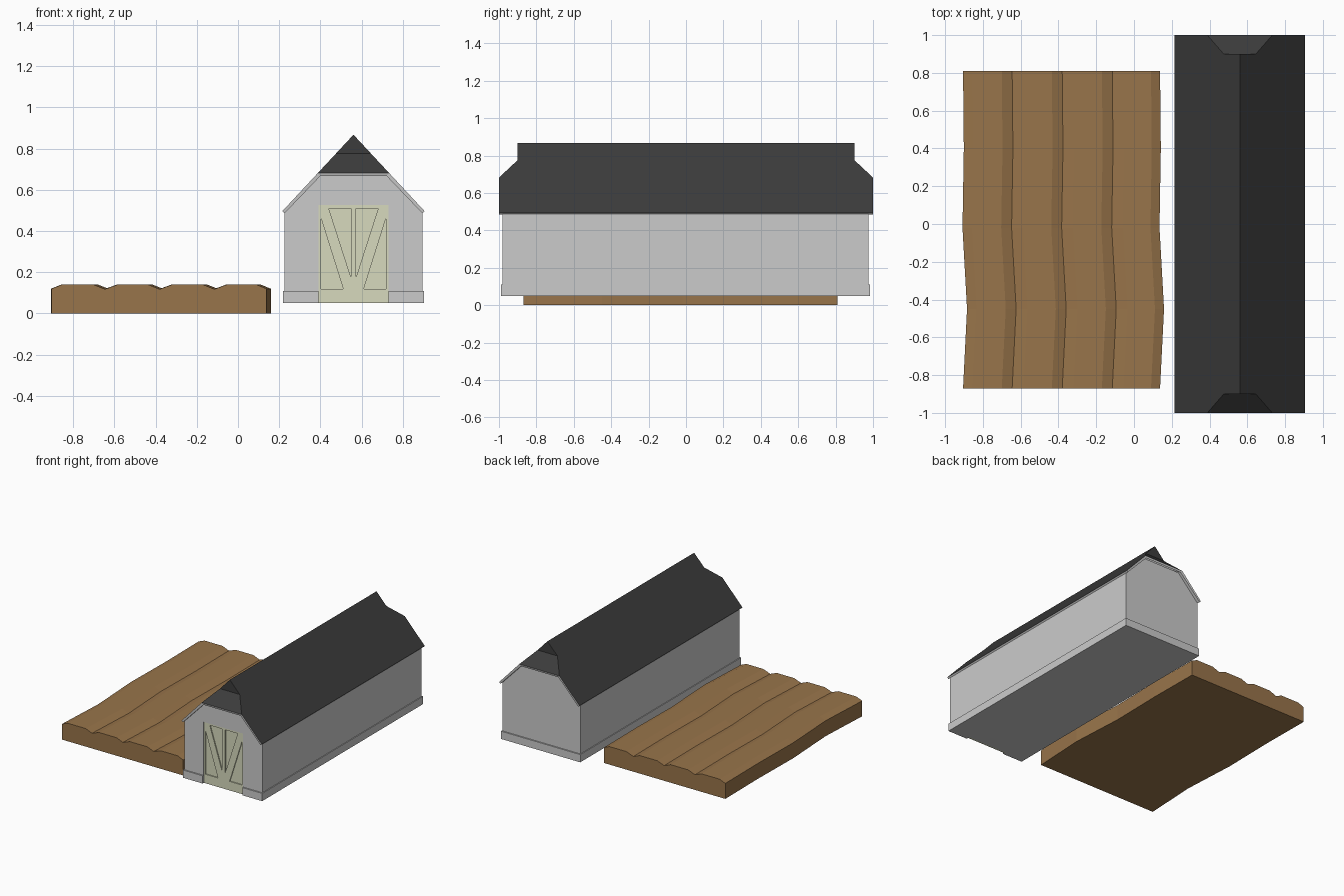
import bpy, bmesh

if "Cube" in bpy.data.objects:
    bpy.data.objects.remove(bpy.data.objects["Cube"])

CX = 0.56  # barn centre line


def material(name, rgb):
    m = bpy.data.materials.new(name)
    m.diffuse_color = (*rgb, 1)
    m.use_nodes = True
    m.node_tree.nodes["Principled BSDF"].inputs["Base Color"].default_value = m.diffuse_color
    return m


BROWN = material("soil", (0.316, 0.176, 0.069))
DARK = material("roof_tiles", (0.045, 0.045, 0.045))
GREY = material("wall_grey", (0.8, 0.8, 0.8))
OLIVE = material("door_paint", (0.68, 0.70, 0.51))


def finish(name, bm, *mats):
    me = bpy.data.meshes.new(name)
    bm.to_mesh(me)
    bm.free()
    ob = bpy.data.objects.new(name, me)
    bpy.context.collection.objects.link(ob)
    for m in mats:
        me.materials.append(m)
    return ob


def loft(bm, rings):
    """Closed solid through a list of equal-length rings."""
    vs = [[bm.verts.new(p) for p in r] for r in rings]
    n = len(vs[0])
    for a, b in zip(vs, vs[1:]):
        for i in range(n):
            j = (i + 1) % n
            bm.faces.new((a[i], a[j], b[j], b[i]))
    bm.faces.new(vs[0])
    bm.faces.new(vs[-1])
    bmesh.ops.recalc_face_normals(bm, faces=bm.faces)


def prism_y(bm, outline, y0, y1):
    """Extrude an x-z outline (x relative to the barn centre) along y."""
    loft(bm, [[(CX + x, y, z) for x, z in outline] for y in (y0, y1)])


# Ploughed field: furrowed cross-section swept along a slightly wavy path
section = [(-0.905, 0), (-0.905, 0.12), (-0.855, 0.14)]
for x in (-0.70, -0.435, -0.17):
    section += [(x, 0.14), (x + 0.055, 0.118), (x + 0.115, 0.14)]
section += [(0.09, 0.14), (0.138, 0.12), (0.138, 0)]
path = [(-0.87, 0), (-0.45, 0.021), (-0.02, -0.003), (0.4, 0.004), (0.81, 0)]
bm = bmesh.new()
loft(bm, [[(x + dx, y, z) for x, z in section] for y, dx in path])
finish("field", bm, BROWN)

# Barn walls: solid body plus a thin front skin with the door opening
HW, DW, DH, Z0 = 0.335, 0.17, 0.525, 0.05
gable = [(HW, Z0), (HW, 0.49), (0.16, 0.673), (-0.16, 0.673), (-HW, 0.49), (-HW, Z0)]
bm = bmesh.new()
prism_y(bm, gable, -0.962, 0.975)
finish("barn_body", bm, GREY)
bm = bmesh.new()
prism_y(bm, gable + [(-DW, Z0), (-DW, DH), (DW, DH), (DW, Z0)], -0.98, -0.962)
finish("front_wall", bm, GREY)

# Plinth wrapping the walls, open at the door
half = [(DW, -0.99), (0.341, -0.99), (0.341, 0.985)]
inner = [(0.33, 0.97), (0.33, -0.975), (DW, -0.975)]
mirror = lambda pts: [(-x, y) for x, y in reversed(pts)]
outline = half + mirror(half) + mirror(inner) + inner
bm = bmesh.new()
loft(bm, [[(CX + x, y, z) for x, y in outline] for z in (Z0, 0.11)])
finish("plinth", bm, GREY)

# Double door: flat panel with raised frame members, mirrored per leaf
bm = bmesh.new()
prism_y(bm, [(-DW, Z0), (DW, Z0), (DW, DH), (-DW, DH)], -0.967, -0.961)
finish("door_panel", bm, OLIVE)
members = [
    [(0, Z0), (DW, Z0), (DW, 0.12), (0, 0.12)],              # bottom rail
    [(0, 0.51), (DW, 0.51), (DW, DH), (0, DH)],              # top rail
    [(0, 0.12), (0.013, 0.12), (0.013, 0.51), (0, 0.51)],    # inner stile
    [(0.157, 0.12), (DW, 0.12), (DW, 0.51), (0.157, 0.51)],  # outer stile
    [(0.013, 0.12), (0.05, 0.12), (0.157, 0.46), (0.157, 0.51),
     (0.12, 0.51), (0.013, 0.178)],                          # diagonal brace
]
for side, s in (("left", -1), ("right", 1)):
    bm = bmesh.new()
    for m in members:
        prism_y(bm, [(s * x, z) for x, z in m], -0.975, -0.965)
    finish(side + "_door_frame", bm, OLIVE)

# Half-hipped roof: surface with dark top, solidified with grey underside and edge
ROOF = 0.345
height = lambda x: 0.867 - 1.075 * abs(x)
bm = bmesh.new()
ridge = {e: bm.verts.new((CX, 0.9 * e, height(0))) for e in (-1, 1)}
pts = {(s, e, k): bm.verts.new((CX + s * x, y * e, height(x)))
       for s in (-1, 1) for e in (-1, 1)
       for k, (x, y) in enumerate([(ROOF, 1), (0.172, 1), (0.085, 0.9)])}
for s in (-1, 1):
    bm.faces.new([pts[s, -1, k] for k in range(3)] + [ridge[-1], ridge[1]]
                 + [pts[s, 1, k] for k in (2, 1, 0)])
for e in (-1, 1):
    bm.faces.new([pts[-1, e, 1], pts[1, e, 1], pts[1, e, 2], pts[-1, e, 2]])
    bm.faces.new([pts[-1, e, 2], pts[1, e, 2], ridge[e]])
bmesh.ops.recalc_face_normals(bm, faces=bm.faces)
bm.faces.ensure_lookup_table()
if bm.faces[0].normal.z < 0:
    bmesh.ops.reverse_faces(bm, faces=bm.faces)
roof = finish("roof", bm, DARK, GREY)
mod = roof.modifiers.new("thickness", 'SOLIDIFY')
mod.thickness = 0.015
mod.offset = -1
mod.use_even_offset = True
mod.material_offset = 1
mod.material_offset_rim = 1
